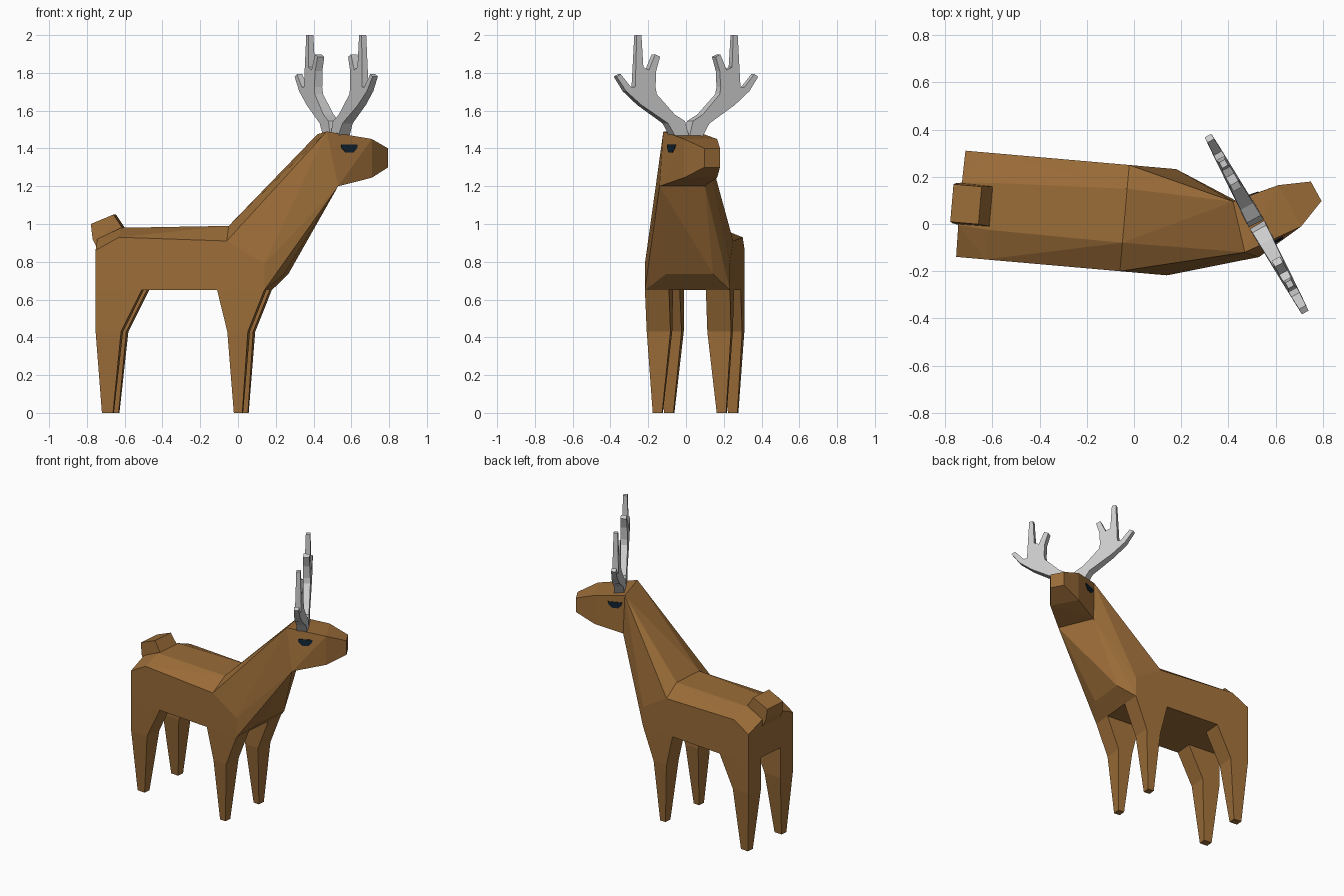
import bpy, bmesh, math
from mathutils import Vector
from mathutils.bvhtree import BVHTree

if "Cube" in bpy.data.objects:
    bpy.data.objects.remove(bpy.data.objects["Cube"])


def material(name, rgb):
    m = bpy.data.materials.new(name)
    m.diffuse_color = (*rgb, 1)
    m.use_nodes = True
    m.node_tree.nodes["Principled BSDF"].inputs["Base Color"].default_value = m.diffuse_color
    return m


BROWN = material("brown fur", (0.33, 0.152, 0.04))
GREY = material("antler grey", (0.6, 0.6, 0.6))
DARK = material("eye dark", (0.005, 0.015, 0.028))


def frame(origin, yaw):
    """Local (forward, left, up) to world coordinates."""
    c, s = math.cos(math.radians(yaw)), math.sin(math.radians(yaw))
    return lambda a, b, z: Vector((origin[0] + a * c - b * s, origin[1] + a * s + b * c, z))


body = frame((-0.04, 0.025), -5)
head = frame((0.52, 0.0), 28.8)


def finish(name, bm, mat):
    bmesh.ops.recalc_face_normals(bm, faces=bm.faces[:])
    me = bpy.data.meshes.new(name)
    bm.to_mesh(me)
    bm.free()
    me.materials.append(mat)
    ob = bpy.data.objects.new(name, me)
    bpy.context.collection.objects.link(ob)
    return ob


def hull(name, pts, mat):
    bm = bmesh.new()
    for p in pts:
        bm.verts.new(p)
    r = bmesh.ops.convex_hull(bm, input=bm.verts[:])
    loose = {g for g in r["geom_interior"] + r["geom_unused"] if isinstance(g, bmesh.types.BMVert)}
    bmesh.ops.delete(bm, geom=list(loose), context='VERTS')
    bmesh.ops.dissolve_limit(bm, angle_limit=0.02, verts=bm.verts[:], edges=bm.edges[:])
    return finish(name, bm, mat)


def loft(name, rings, mat):
    bm = bmesh.new()
    rows = [[bm.verts.new(p) for p in ring] for ring in rings]
    n = len(rows[0])
    for r0, r1 in zip(rows, rows[1:]):
        for i in range(n):
            j = (i + 1) % n
            bm.faces.new((r0[i], r0[j], r1[j], r1[i]))
    bm.faces.new(rows[0])
    bm.faces.new(rows[-1])
    return finish(name, bm, mat)


def pair(fr, a, b, z, shift=0):
    return [fr(a, shift - b, z), fr(a, shift + b, z)]


# Torso, ending at the shoulder section shared with the neck
shoulder = pair(body, 0, 0.226, 0.65) + pair(body, 0, 0.226, 0.91) + pair(body, 0, 0.115, 0.99, 0.01)
hull("torso", shoulder
     + pair(body, -0.697, 0.226, 0.65) + pair(body, -0.697, 0.226, 0.86)
     + pair(body, -0.573, 0.226, 0.93) + pair(body, -0.573, 0.10, 0.98)
     + pair(body, -0.70, 0.09, 0.92), BROWN)

# Neck and chest, twisting toward the turned head
nape = [Vector((0.47, -0.12, 1.49)), Vector((0.42, 0.095, 1.475))]
throat = [Vector((0.53, -0.14, 1.2)), Vector((0.43, 0.10, 1.2))]
hull("neck", shoulder + nape + throat
     + pair(body, 0.2, 0.226, 0.65) + pair(body, 0.2, 0.226, 0.79)
     + pair(body, 0.295, 0.125, 0.735, 0.02), BROWN)

# Head with tapered muzzle
skull = hull("head", nape + throat
             + pair(head, 0.16, 0.10, 1.45) + pair(head, 0.16, 0.10, 1.245)
             + pair(head, 0.288, 0.047, 1.40) + pair(head, 0.288, 0.047, 1.30), BROWN)

# Tail
hull("tail", pair(body, -0.735, 0.08, 1.0) + pair(body, -0.615, 0.08, 1.05)
     + pair(body, -0.565, 0.085, 0.975) + pair(body, -0.725, 0.085, 0.92)
     + pair(body, -0.70, 0.09, 0.87) + pair(body, -0.57, 0.085, 0.9), BROWN)

# Legs: (height, back, front, inner, outer) sections
LEGS = {
    "rear_leg": [(0.65, -0.697, -0.452, 0.098, 0.226), (0.43, -0.697, -0.562, 0.098, 0.224),
                 (0, -0.666, -0.607, 0.145, 0.195)],
    "front_leg": [(0.65, -0.051, 0.2, 0.098, 0.226), (0.43, 0.003, 0.112, 0.098, 0.224),
                  (0, 0.035, 0.08, 0.145, 0.195)],
}
for name, secs in LEGS.items():
    for side, s in (("right", -1), ("left", 1)):
        loft(f"{side}_{name}",
             [[body(a0, s * b0, z), body(a1, s * b0, z), body(a1, s * b1, z), body(a0, s * b1, z)]
              for z, a0, a1, b0, b1 in secs], BROWN)

# Antlers: flat branching outline (sideways, height), thinner toward the tips
OUTLINE = [(0.0, 1.46), (0.024, 1.544), (0.085, 1.58), (0.19, 1.687), (0.197, 1.724), (0.192, 1.81),
           (0.168, 1.885), (0.197, 1.898), (0.235, 1.815), (0.268, 1.83), (0.277, 2.0),
           (0.305, 2.0), (0.318, 1.724), (0.342, 1.724), (0.403, 1.793), (0.428, 1.78),
           (0.372, 1.703), (0.282, 1.63), (0.125, 1.533), (0.08, 1.46)]


def half_thickness(w, z):
    return 0.036 - 0.014 * (z - 1.475) / 0.525 - 0.012 * w / 0.43


for side, s in (("right", -1), ("left", 1)):
    loft(f"{side}_antler",
         [[head(k * half_thickness(w, z), s * w, z) for w, z in OUTLINE] for k in (-1, 1)], GREY)

# Eyes: thin plates projected onto the sides of the head
bm = bmesh.new()
bm.from_mesh(skull.data)
tree = BVHTree.FromBMesh(bm)
bm.free()
EYE = [(-0.025, 1.42), (0.072, 1.42), (0.068, 1.402), (0.045, 1.378), (0.002, 1.378), (-0.022, 1.402)]
for side, s in (("right", -1), ("left", 1)):
    out = head(0, s, 0) - head(0, 0, 0)
    hits = [tree.ray_cast(head(f, s * 0.5, z), -out)[0] for f, z in EYE]
    loft(f"{side}_eye", [[p + out * d for p in hits] for d in (-0.003, 0.004)], DARK)
